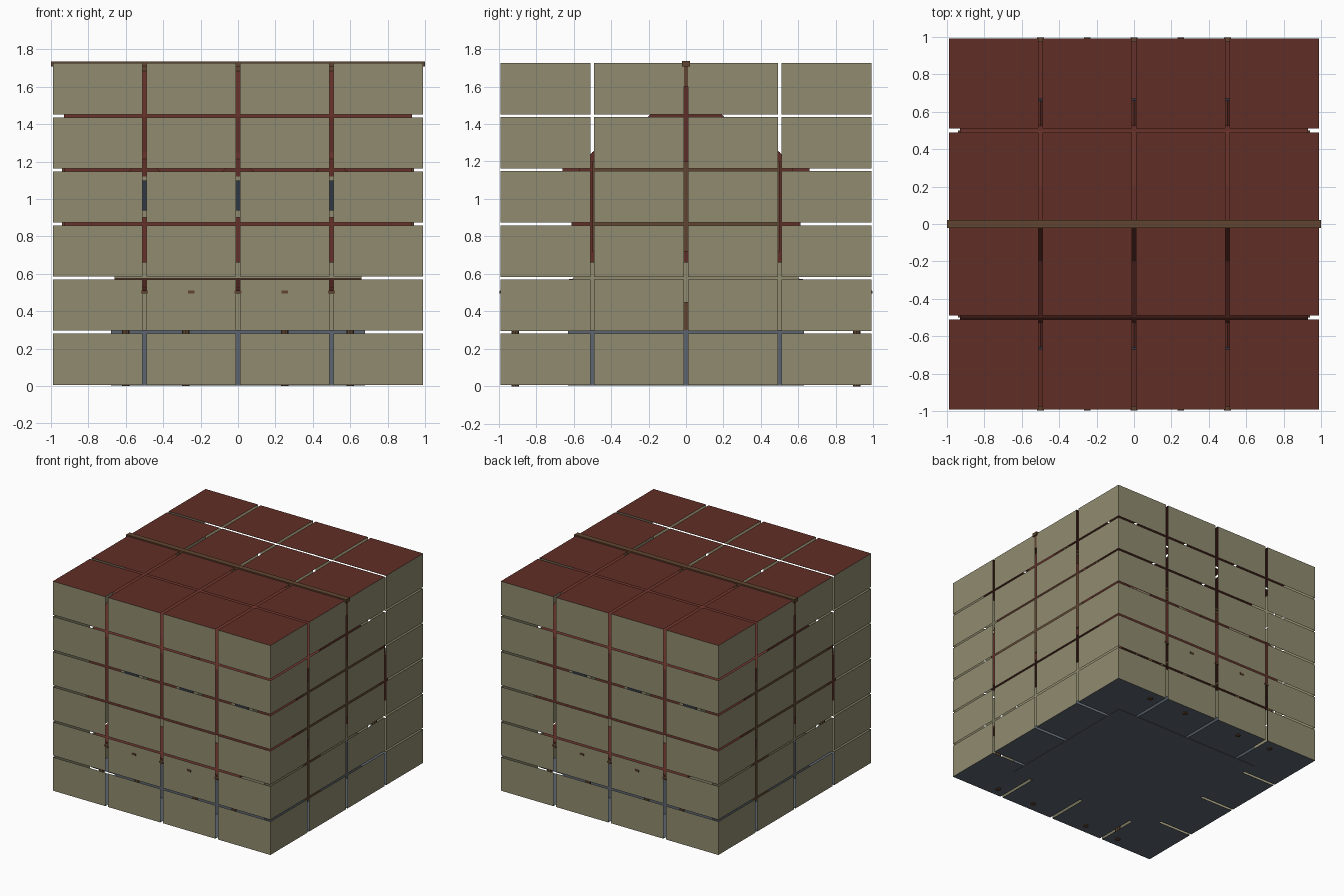
import bpy, math

if "Cube" in bpy.data.objects:
    bpy.data.objects.remove(bpy.data.objects["Cube"])


def mat(name, c):
    m = bpy.data.materials.new(name)
    m.diffuse_color = (*c, 1)
    m.use_nodes = True
    m.node_tree.nodes["Principled BSDF"].inputs["Base Color"].default_value = m.diffuse_color
    return m


PLASTER = mat("plaster", (0.28, 0.26, 0.16))
ROOF = mat("roof_red", (0.12, 0.027, 0.02))
SLATE = mat("slate", (0.11, 0.13, 0.16))
WOOD = mat("wood", (0.12, 0.06, 0.03))
GLASS = mat("dark_glass", (0.03, 0.04, 0.06))


def mesh(name, verts, faces, m):
    me = bpy.data.meshes.new(name)
    me.from_pydata(verts, [], faces)
    me.materials.append(m)
    ob = bpy.data.objects.new(name, me)
    bpy.context.collection.objects.link(ob)
    return ob


def box(name, x0, x1, y0, y1, z0, z1, m):
    v = [(x, y, z) for z in (z0, z1) for x, y in ((x0, y0), (x1, y0), (x1, y1), (x0, y1))]
    f = [(3, 2, 1, 0), (4, 5, 6, 7), (0, 1, 5, 4), (1, 2, 6, 5), (2, 3, 7, 6), (3, 0, 4, 7)]
    return mesh(name, v, f, m)


def prism(name, pts, x0, x1, m):
    # extrude a (y, z) outline along x
    n = len(pts)
    v = [(x, y, z) for x in (x0, x1) for y, z in pts]
    f = [tuple(range(n))[::-1], tuple(range(n, 2 * n))]
    f += [(i, (i + 1) % n, n + (i + 1) % n, n + i) for i in range(n)]
    return mesh(name, v, f, m)


def spans(lo, hi, n, gap):
    c = (hi - lo - gap * (n - 1)) / n
    return [(lo + i * (c + gap), lo + i * (c + gap) + c) for i in range(n)]


def panels(name, us, ws, place, m, flip):
    # grid of separate flat panels
    v, f = [], []
    for a, b in us:
        for c, d in ws:
            k = len(v)
            v += [place(a, c), place(b, c), place(b, d), place(a, d)]
            q = (k, k + 1, k + 2, k + 3)
            f.append(q[::-1] if flip else q)
    return mesh(name, v, f, m)


# outer panelled shell
X, Y, Z0, Z1 = 0.988, 0.991, 0.007, 1.726
xs, ys, zs = spans(-X, X, 4, 0.023), spans(-Y, Y, 4, 0.02), spans(Z0, Z1, 6, 0.014)
panels("front_panels", xs, zs, lambda a, b: (a, -Y, b), PLASTER, False)
panels("back_panels", xs, zs, lambda a, b: (a, Y, b), PLASTER, True)
panels("right_panels", ys, zs, lambda a, b: (X, a, b), PLASTER, False)
panels("left_panels", ys, zs, lambda a, b: (-X, a, b), PLASTER, True)
panels("top_panels", xs, ys, lambda a, b: (a, b, Z1), ROOF, False)
panels("bottom_panels", xs, ys, lambda a, b: (a, b, Z0), SLATE, True)

# house inside the shell
box("stone_base", -0.68, 0.68, -0.63, 0.63, 0.004, 0.3, SLATE)
box("house_walls", -0.66, 0.66, -0.6, 0.6, 0.3, 0.8, PLASTER)
half = [(0.64, 0.66), (0.57, 1.16), (0.5, 1.25), (0.2, 1.44)]
prism("roof", half + [(0, 1.7)] + [(-y, z) for y, z in half[::-1]], -0.93, 0.93, ROOF)
for s in (-1, 1):
    box("gable_boards", s * 0.935 - 0.005, s * 0.935 + 0.005, -0.5, 0.5, 0.72, 1.2, WOOD)
    box("side_door", s * 0.67 - 0.01, s * 0.67 + 0.01, -0.1, 0.1, 0.02, 0.45, WOOD)

# ridge beam with cap
box("ridge_beam", -0.99, 0.99, -0.012, 0.012, 1.6, 1.71, WOOD)
box("ridge_cap", -1, 1, -0.022, 0.022, 1.708, 1.736, WOOD)

for s in (-1, 1):
    # dormers with windows
    for x in (-0.5, 0, 0.5):
        y0, y1 = sorted((s * 0.45, s * 0.66))
        box("dormer", x - 0.1, x + 0.1, y0, y1, 0.9, 1.12, PLASTER)
        w0, w1 = sorted((s * 0.655, s * 0.67))
        box("dormer_window", x - 0.06, x + 0.06, w0, w1, 0.94, 1.1, GLASS)
        v = [(x + dx, y, z) for y in (y0, y1) for dx, z in ((-0.13, 1.11), (0.13, 1.11), (0, 1.22))]
        mesh("dormer_roof", v, [(0, 1, 2), (5, 4, 3), (0, 3, 4, 1), (1, 4, 5, 2), (2, 5, 3, 0)], ROOF)
    # porch roof, rafters and posts
    prism("porch_roof", [(s * 0.6, 0.56), (s * 0.975, 0.51), (s * 0.975, 0.525), (s * 0.6, 0.575)],
          -0.66, 0.66, ROOF)
    for x in (-0.5, -0.25, 0, 0.25, 0.5):
        prism("porch_rafter", [(s * 0.6, 0.54), (s * 0.996, 0.495), (s * 0.996, 0.51), (s * 0.6, 0.56)],
              x - 0.018, x + 0.018, WOOD)
    for x in (-0.6, -0.28, 0.25, 0.6):
        bpy.ops.mesh.primitive_cylinder_add(vertices=8, radius=0.02, depth=0.5, location=(x, s * 0.91, 0.25))
        bpy.context.object.name = "porch_post"
        bpy.context.object.data.materials.append(WOOD)
